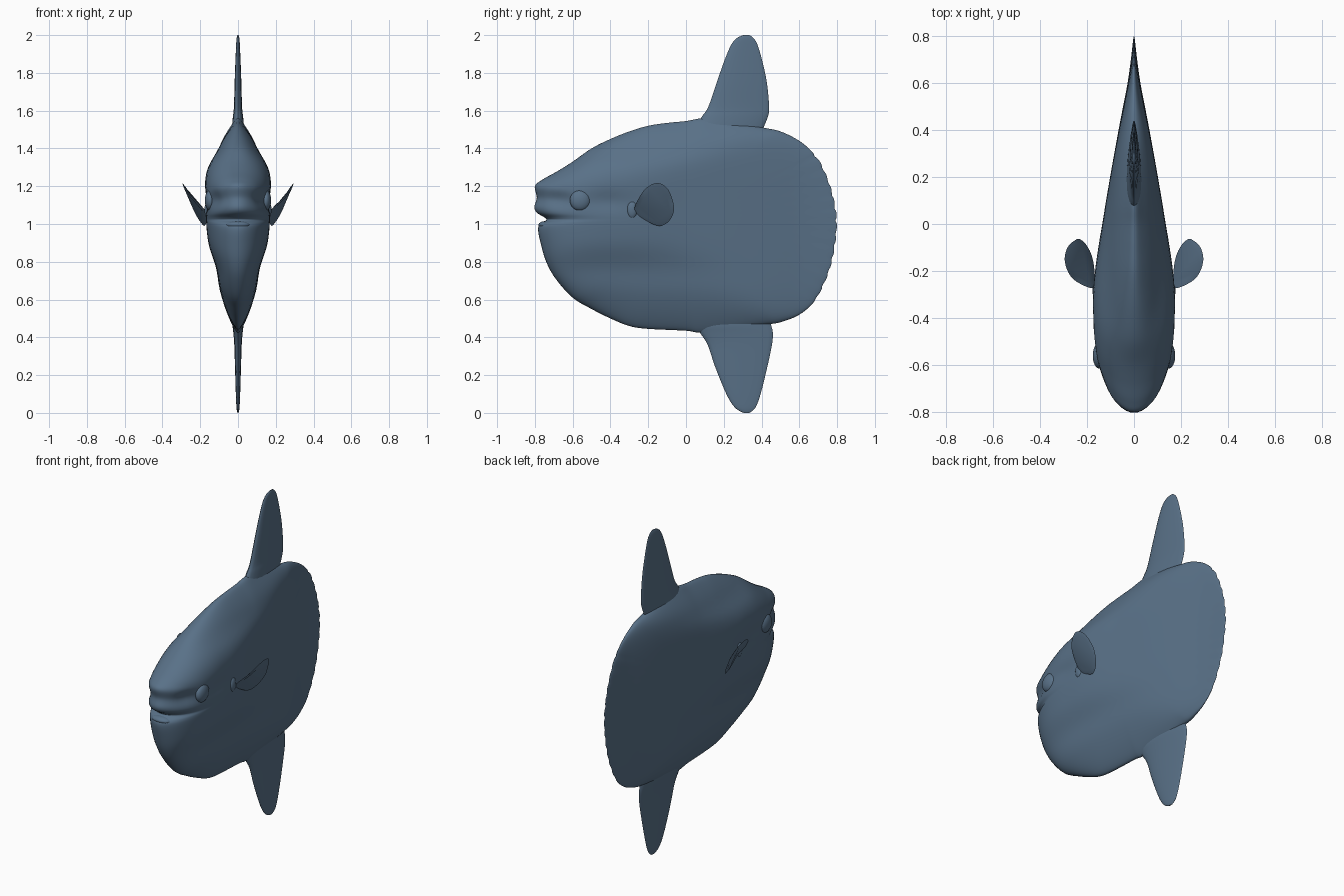
import bpy, bmesh, math
from mathutils import Vector

if "Cube" in bpy.data.objects:
    bpy.data.objects.remove(bpy.data.objects["Cube"])

skin = bpy.data.materials.new("slate_blue_skin")
skin.diffuse_color = (0.10, 0.165, 0.245, 1)
skin.use_nodes = True
skin.node_tree.nodes["Principled BSDF"].inputs["Base Color"].default_value = skin.diffuse_color


def finish(name, bm, angle=50):
    bmesh.ops.remove_doubles(bm, verts=bm.verts, dist=1e-5)
    bmesh.ops.recalc_face_normals(bm, faces=bm.faces)
    me = bpy.data.meshes.new(name)
    bm.to_mesh(me)
    bm.free()
    ob = bpy.data.objects.new(name, me)
    bpy.context.collection.objects.link(ob)
    me.materials.append(skin)
    bpy.ops.object.select_all(action='DESELECT')
    ob.select_set(True)
    bpy.context.view_layer.objects.active = ob
    bpy.ops.object.shade_smooth_by_angle(angle=math.radians(angle))
    return ob


def spline(pts, steps, closed=True):
    """Catmull-Rom curve through the points."""
    pts = [Vector(p) for p in pts]
    n, out = len(pts), []
    pick = (lambda i: pts[i % n]) if closed else (lambda i: pts[max(0, min(n - 1, i))])
    for i in range(n if closed else n - 1):
        a, b, c, d = (pick(i + k) for k in (-1, 0, 1, 2))
        for k in range(steps):
            t = k / steps
            out.append(0.5 * (2 * b + (c - a) * t + (2 * a - 5 * b + 4 * c - d) * t * t
                              + (3 * b - a - 3 * c + d) * t ** 3))
    if not closed:
        out.append(pts[-1])
    return out


def lerp(table, v):
    if v <= table[0][0]:
        return table[0][1]
    for (a, fa), (b, fb) in zip(table, table[1:]):
        if v <= b:
            return fa + (fb - fa) * (v - a) / (b - a)
    return table[-1][1]


def soft(table, v, r=0.035):
    return sum(lerp(table, v + r * k / 3) for k in range(-3, 4)) / 7


def bump(v, mid, width):
    return math.exp(-((v - mid) / width) ** 2)


# Body: side outline (y, z), half width along y and half width along z
outline = [(-.80, 1.20), (-.76, 1.235), (-.68, 1.28), (-.6, 1.33), (-.5, 1.40), (-.4, 1.45),
           (-.3, 1.49), (-.2, 1.52), (-.1, 1.535), (0, 1.545), (.1, 1.56), (.25, 1.545),
           (.41, 1.51), (.5, 1.49), (.6, 1.44), (.68, 1.37), (.725, 1.30), (.765, 1.2),
           (.79, 1.1), (.80, 1.0), (.79, .89), (.77, .79), (.735, .69), (.68, .59),
           (.6, .52), (.5, .48), (.42, .467), (.25, .44), (.08, .425), (0, .435), (-.2, .445),
           (-.3, .46), (-.4, .50), (-.5, .55), (-.6, .61), (-.69, .71), (-.74, .80),
           (-.77, .90), (-.783, .97), (-.772, 1.0), (-.74, 1.02), (-.75, 1.035),
           (-.79, 1.06), (-.803, 1.09), (-.79, 1.14)]
width_y = [(-.8, .11), (-.76, .135), (-.66, .157), (-.57, .178), (-.45, .195), (-.3, .193),
           (-.2, .177), (0, .137), (.2, .102), (.4, .066), (.6, .028), (.7, .016), (.8, .008)]
width_z = [(.41, .03), (.54, .07), (.65, .10), (.77, .116), (.9, .168), (1.0, .186),
           (1.1, .19), (1.23, .205), (1.3, .178), (1.38, .118), (1.46, .085), (1.56, .034)]
centre = Vector((0, 1.03))


def half_width(y, z):
    a, b = soft(width_y, y), soft(width_z, z)
    w = (a ** -6 + b ** -6) ** (-1 / 6)
    w -= 0.022 * bump(y, -.68, .08) * bump(z, 1.13, .045)    # hollow before the eye
    w -= 0.012 * bump(y, -.42, .12) * bump(z, 1.12, .05)     # hollow behind the eye
    return max(w, 0.003)


rim = spline(outline, 6)
for p in rim:                                                # scalloped tail edge
    if p.x > .62 and .58 < p.y < 1.4:
        fade = min(1, (p.x - .62) / .08)
        notch = 1 - abs(math.sin(math.pi * p.y / 0.068))
        p.x -= 0.012 * fade * notch ** 2

bm = bmesh.new()
RINGS = 22
for side in (1, -1):
    rings = []
    for k in range(RINGS + 1):
        s = math.sin(k / RINGS * math.pi / 2)
        edge = math.sqrt(max(0, 1 - s ** 8)) if k < RINGS else 0
        ring = []
        for p in rim:
            q = centre + (p - centre) * s
            ring.append(bm.verts.new((side * half_width(q.x, q.y) * edge, q.x, q.y)))
        rings.append(ring)
    n = len(rim)
    for a, b in zip(rings, rings[1:]):
        for i in range(n):
            j = (i + 1) % n
            bm.faces.new((a[i], a[j], b[j], b[i]))
finish("body", bm, 70)


# Tall fins: rows of (z, front y, back y, half thickness)
def tall_fin(name, rows):
    bm = bmesh.new()
    rings = []
    for z, y0, y1, h in spline(rows, 4, closed=False):
        ring = []
        for i in range(24):
            a = 2 * math.pi * i / 24
            u = (1 - math.cos(a)) / 2
            x = h * math.sin(a) * (1.15 - 0.6 * u)
            ring.append(bm.verts.new((x, y0 + (y1 - y0) * u, z)))
        rings.append(ring)
    for a, b in zip(rings, rings[1:]):
        for i in range(24):
            j = (i + 1) % 24
            bm.faces.new((a[i], a[j], b[j], b[i]))
    bm.faces.new(rings[0])
    bm.faces.new(rings[-1])
    finish(name, bm)


tall_fin("dorsal_fin", [(1.47, .05, .39, .036), (1.51, .05, .41, .036), (1.57, .085, .434, .03),
                        (1.62, .118, .44, .024), (1.75, .163, .428, .02), (1.87, .205, .402, .015),
                        (1.95, .24, .378, .011), (1.985, .27, .357, .008), (2.0, .305, .335, .003)])
tall_fin("anal_fin", [(.50, .05, .44, .033), (.46, .05, .452, .032), (.42, .077, .46, .027),
                      (.36, .115, .455, .022), (.25, .152, .432, .018), (.13, .20, .403, .014),
                      (.06, .235, .382, .011), (.02, .268, .362, .008), (0, .305, .335, .003)])

# Side fins: thin rounded paddles leaning outward
paddle = [(.172, -.272, 1.07), (.245, -.245, 1.145), (.28, -.205, 1.195), (.295, -.15, 1.217),
          (.283, -.10, 1.19), (.255, -.072, 1.13), (.232, -.064, 1.07), (.202, -.09, 1.015),
          (.178, -.14, .99), (.168, -.205, 1.015)]
for side, label in ((1, "right"), (-1, "left")):
    bm = bmesh.new()
    loop = spline(paddle, 4)
    mid = sum(loop, Vector((0, 0, 0))) / len(loop)
    out = Vector((.88, 0, -.47)) * 0.005
    flip = lambda v: (side * v.x, v.y, v.z)
    edge = [bm.verts.new(flip(p)) for p in loop]
    for d in (out, -out):
        inner = [bm.verts.new(flip(mid + (p - mid) * .8 + d)) for p in loop]
        for i in range(len(loop)):
            j = (i + 1) % len(loop)
            bm.faces.new((edge[i], edge[j], inner[j], inner[i]))
        bm.faces.new(inner)
    finish(label + "_side_fin", bm)

    # Eye bulge and gill flap
    for name, y, z, size, lift in (("eye", -.56, 1.125, (.028, .055, .055), -.012),
                                   ("gill_flap", -.285, 1.075, (.016, .028, .045), -.006)):
        bm = bmesh.new()
        bmesh.ops.create_uvsphere(bm, u_segments=24, v_segments=14, radius=1)
        x = half_width(y, z) + lift
        for v in bm.verts:
            v.co = (side * x + v.co.x * size[0], y + v.co.y * size[1], z + v.co.z * size[2])
        finish(label + "_" + name, bm)

# Lower lip
bm = bmesh.new()
bmesh.ops.create_uvsphere(bm, u_segments=24, v_segments=12, radius=1)
for v in bm.verts:
    v.co = (v.co.x * .062, -.745 + v.co.y * .036, .995 + v.co.z * .02)
finish("lower_lip", bm)
